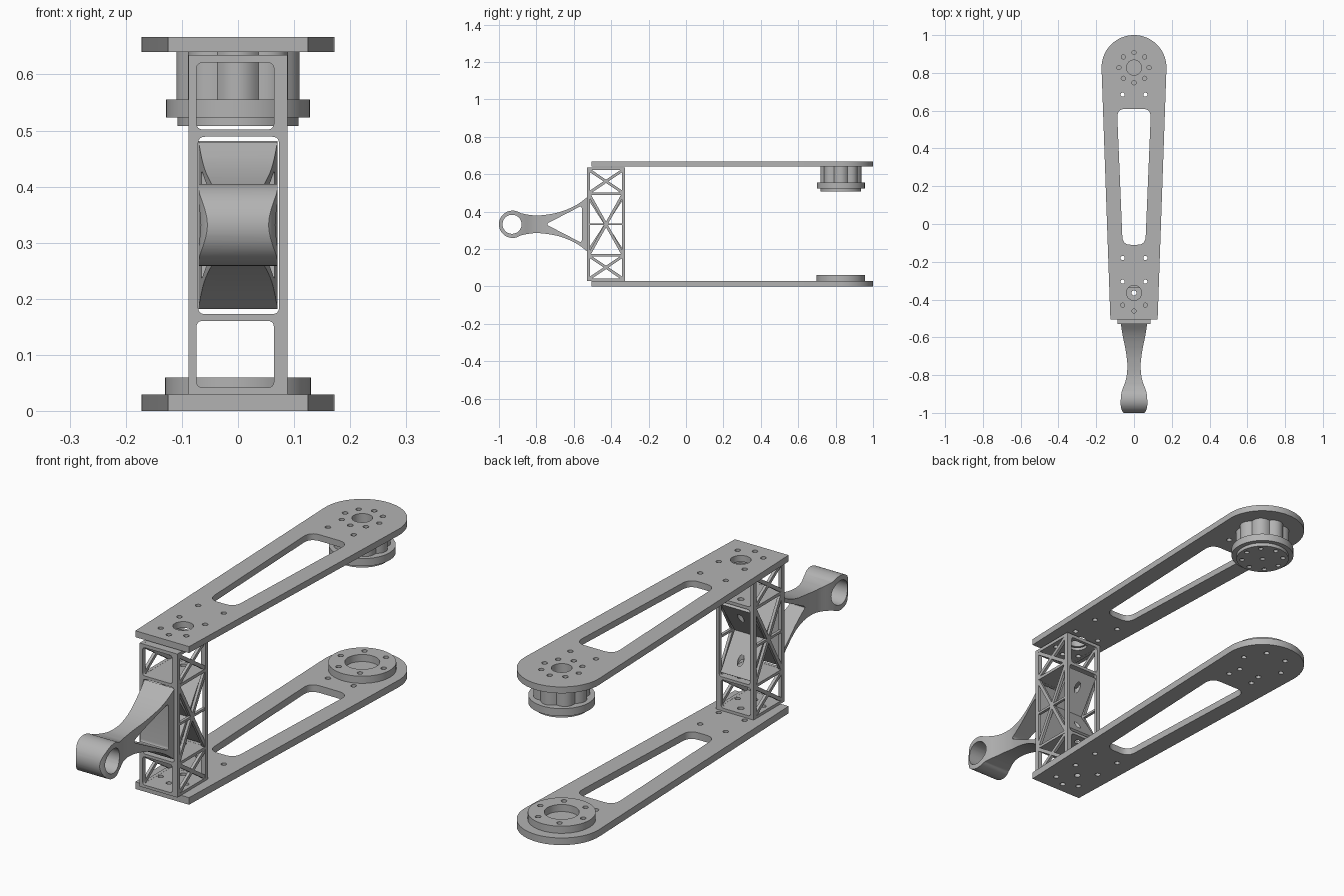
import bpy
import bmesh
from math import sin, cos, pi, radians, tan
from mathutils import Vector

if "Cube" in bpy.data.objects:
    bpy.data.objects.remove(bpy.data.objects["Cube"], do_unlink=True)

grey = bpy.data.materials.new("plain grey")
grey.use_nodes = True
grey.diffuse_color = (0.45, 0.45, 0.45, 1)
grey.node_tree.nodes["Principled BSDF"].inputs["Base Color"].default_value = (0.45, 0.45, 0.45, 1)
parts = []


# --- helpers ---
def prism(name, pts, axis, lo, hi):
    """Extrude a 2D outline along an axis."""
    place = {"x": lambda p, t: (t, p[0], p[1]),
             "y": lambda p, t: (p[0], t, p[1]),
             "z": lambda p, t: (p[0], p[1], t)}[axis]
    bm = bmesh.new()
    a = [bm.verts.new(place(p, lo)) for p in pts]
    b = [bm.verts.new(place(p, hi)) for p in pts]
    bm.faces.new(a)
    bm.faces.new(b[::-1])
    for i in range(len(pts)):
        j = (i + 1) % len(pts)
        bm.faces.new((a[i], b[i], b[j], a[j]))
    bmesh.ops.recalc_face_normals(bm, faces=bm.faces)
    mesh = bpy.data.meshes.new(name)
    bm.to_mesh(mesh)
    bm.free()
    mesh.materials.append(grey)
    obj = bpy.data.objects.new(name, mesh)
    bpy.context.collection.objects.link(obj)
    parts.append(obj)
    return obj


def boolean(obj, tool, operation="DIFFERENCE"):
    """Apply a boolean and discard the cutter."""
    mod = obj.modifiers.new("cut", "BOOLEAN")
    mod.operation, mod.solver, mod.object = operation, "EXACT", tool
    bpy.context.view_layer.objects.active = obj
    bpy.ops.object.modifier_apply(modifier=mod.name)
    parts.remove(tool)
    bpy.data.objects.remove(tool, do_unlink=True)


def circle(x, y, r, n=24):
    return [(x + r * cos(2 * pi * i / n), y + r * sin(2 * pi * i / n)) for i in range(n)]


def rect(x0, x1, y0, y1):
    return [(x0, y0), (x1, y0), (x1, y1), (x0, y1)]


def rounded(pts, r, n=6):
    """Round every corner of a polygon."""
    out = []
    for i, p in enumerate(pts):
        c = Vector(p)
        u = (Vector(pts[i - 1]) - c).normalized()
        v = (Vector(pts[(i + 1) % len(pts)]) - c).normalized()
        d = r / tan(u.angle(v) / 2)
        for k in range(n + 1):
            t = k / n
            out.append(tuple(c + u * d * (1 - t) ** 2 + v * d * t ** 2))
    return out


def spline(pts, n=5):
    """Catmull-Rom curve through the points."""
    q = [Vector(p) for p in [pts[0]] + pts + [pts[-1]]]
    out = []
    for a, b, c, d in zip(q, q[1:], q[2:], q[3:]):
        for k in range(n):
            t = k / n
            out.append(tuple(0.5 * (2 * b + (c - a) * t + (2 * a - 5 * b + 4 * c - d) * t * t
                                    + (3 * b - a - 3 * c + d) * t ** 3)))
    return out + [tuple(pts[-1])]


def drill(obj, holes, lo=-1, hi=2):
    for x, y, r in holes:
        boolean(obj, prism("cutter", circle(x, y, r), "z", lo, hi))


def ring_of_holes(count, radius, r, turn=0.0):
    return [(radius * cos(2 * pi * i / count + turn),
             HUB + radius * sin(2 * pi * i / count + turn), r) for i in range(count)]


def bar(name, p, q, width, x0, x1):
    """Straight bar in the side plane."""
    p, q = Vector(p), Vector(q)
    side = (q - p).normalized().orthogonal() * width / 2
    return prism(name, [tuple(v) for v in (p - side, q - side, q + side, p + side)], "x", x0, x1)


HUB = 0.828
BORE = -0.365
MID = 0.332

# --- two long side plates with tapered slot ---
outline = [(-0.125, -0.505), (0.125, -0.505)]
outline += [(0.172 * cos(pi * i / 40), HUB + 0.172 * sin(pi * i / 40)) for i in range(41)]
slot = [(-0.06, -0.11), (0.06, -0.11), (0.09, 0.61), (-0.09, 0.61)]
screws = [(s * 0.06, y, 0.011) for s in (-1, 1) for y in (0.685, -0.18, -0.305, -0.43)]
screws.append((0, -0.46, 0.011))
for name, lo, hi, extra in (
        ("lower_plate", 0, 0.03, [(0, BORE, 0.013)] + ring_of_holes(6, 0.1, 0.011)),
        ("upper_plate", 0.64, 0.667, [(0, BORE, 0.04), (0, HUB, 0.04)] + ring_of_holes(8, 0.08, 0.011))):
    plate = prism(name, outline, "z", lo, hi)
    boolean(plate, prism("cutter", rounded(slot, 0.045, 8), "z", -1, 2))
    drill(plate, screws + extra)

# --- bearing ring on the lower plate ---
ring = prism("bearing_ring", circle(0, HUB, 0.13, 64), "z", 0.03, 0.06)
boolean(ring, prism("cutter", circle(0, HUB, 0.067, 48), "z", 0, 1))
drill(ring, ring_of_holes(6, 0.1, 0.011))

# --- fluted hub under the upper plate ---
flutes = []
for i in range(96):
    a = 2 * pi * i / 96
    r = 0.096 + 0.014 * abs(cos(4 * a))
    flutes.append((r * cos(a), HUB + r * sin(a)))
body = prism("hub_body", flutes, "z", 0.555, 0.64)
drill(body, [(0, HUB, 0.04)] + ring_of_holes(8, 0.08, 0.011), 0.62, 1)
prism("hub_flange", circle(0, HUB, 0.128, 64), "z", 0.523, 0.555)
cap = prism("hub_cap", circle(0, HUB, 0.108, 64), "z", 0.508, 0.523)
drill(cap, ring_of_holes(8, 0.085, 0.01) + [(0, HUB, 0.01)], 0, 0.518)

# --- truss tower: front and back frames ---
Y0, Y1, Z0, Z1, W = -0.53, -0.325, 0.03, 0.635, 0.088
cells = [(0.042, 0.161), (0.173, 0.489), (0.502, 0.621)]
for name, lo in (("front_frame", Y0), ("back_frame", Y1 - 0.014)):
    frame = prism(name, rect(-W, W, Z0, Z1), "y", lo, lo + 0.014)
    for i, (a, b) in enumerate(cells):
        left, right = (-0.071, 0.073) if i == 1 else (-0.074, 0.064)
        boolean(frame, prism("cutter", rounded(rect(left, right, a, b), 0.012), "y", -1, 1))

# --- truss tower: braced sides ---
for side in (-1, 1):
    tag = "left" if side > 0 else "right"
    x0, x1 = sorted((side * W, side * (W - 0.014)))
    panel = prism(tag + "_side_frame", rect(Y0 + 0.001, Y1 - 0.001, Z0, Z1), "x", x0, x1)
    for a, b in cells:
        boolean(panel, prism("cutter", rect(Y0 + 0.018, Y1 - 0.018, a, b), "x", -1, 1))
    for a, b in cells:
        for p, q in ((a, b), (b, a)):
            bar(tag + "_brace", (Y0 + 0.014, p), (Y1 - 0.014, q), 0.015, x0 + 0.001, x1 - 0.001)
    bar(tag + "_middle_brace", (Y0 + 0.014, MID), (Y1 - 0.014, MID), 0.01, x0 + 0.001, x1 - 0.001)

# --- truss tower: floors ---
floors = [("base_floor", Z0, 0.042), ("lower_floor", 0.161, 0.173),
          ("upper_floor", 0.489, 0.502), ("top_floor", 0.621, Z1)]
for name, lo, hi in floors:
    floor = prism(name, rect(-0.076, 0.076, Y0 + 0.012, Y1 - 0.012), "z", lo + 0.0005, hi - 0.0005)
    holes = [(0, BORE, 0.04 if name == "top_floor" else 0.013)]
    if name in ("base_floor", "top_floor"):
        holes += [(-0.06, -0.43, 0.011), (0.06, -0.43, 0.011), (0, -0.46, 0.011)]
    drill(floor, holes)

# --- crossed inner plates ---
for name, p, q in (("rising_cross_plate", 0.185, 0.478), ("falling_cross_plate", 0.478, 0.185)):
    plate = bar(name, (Y0 + 0.005, p), (Y1 - 0.01, q), 0.012, -0.07, 0.07)
    drill(plate, [(0, BORE, 0.013)])

# --- arm: side profile trimmed by a waisted plan shape ---
upper = spline([(-0.525, 0.148), (-0.57, 0.113), (-0.62, 0.086), (-0.68, 0.064),
                (-0.74, 0.052), (-0.80, 0.047), (-0.85, 0.052)])
head = [(-0.927 + 0.073 * cos(radians(a)), 0.073 * sin(radians(a))) for a in range(55, 306, 5)]
profile = upper + head + [(y, -z) for y, z in reversed(upper)]
arm = prism("arm", [(y, MID + z) for y, z in profile], "x", -0.1, 0.1)
half = spline([(0.071, -0.52), (0.06, -0.59), (0.044, -0.67), (0.035, -0.75), (0.042, -0.82),
               (0.061, -0.875), (0.069, -0.91), (0.07, -0.965), (0.062, -0.99), (0.05, -1.005)])
plan = half + [(-x, y) for x, y in reversed(half)]
boolean(arm, prism("cutter", plan, "z", 0, 1), "INTERSECT")
boolean(arm, prism("cutter", circle(-0.93, MID, 0.051, 48), "x", -1, 1))
window = [(-0.75, MID), (-0.557, MID - 0.1), (-0.557, MID + 0.1)]
boolean(arm, prism("cutter", rounded(window, 0.01), "x", -1, 1))

# --- smooth the round parts, keep hard edges ---
bpy.ops.object.select_all(action="DESELECT")
for obj in parts:
    obj.select_set(True)
bpy.context.view_layer.objects.active = parts[0]
bpy.ops.object.shade_smooth_by_angle(angle=radians(30))
